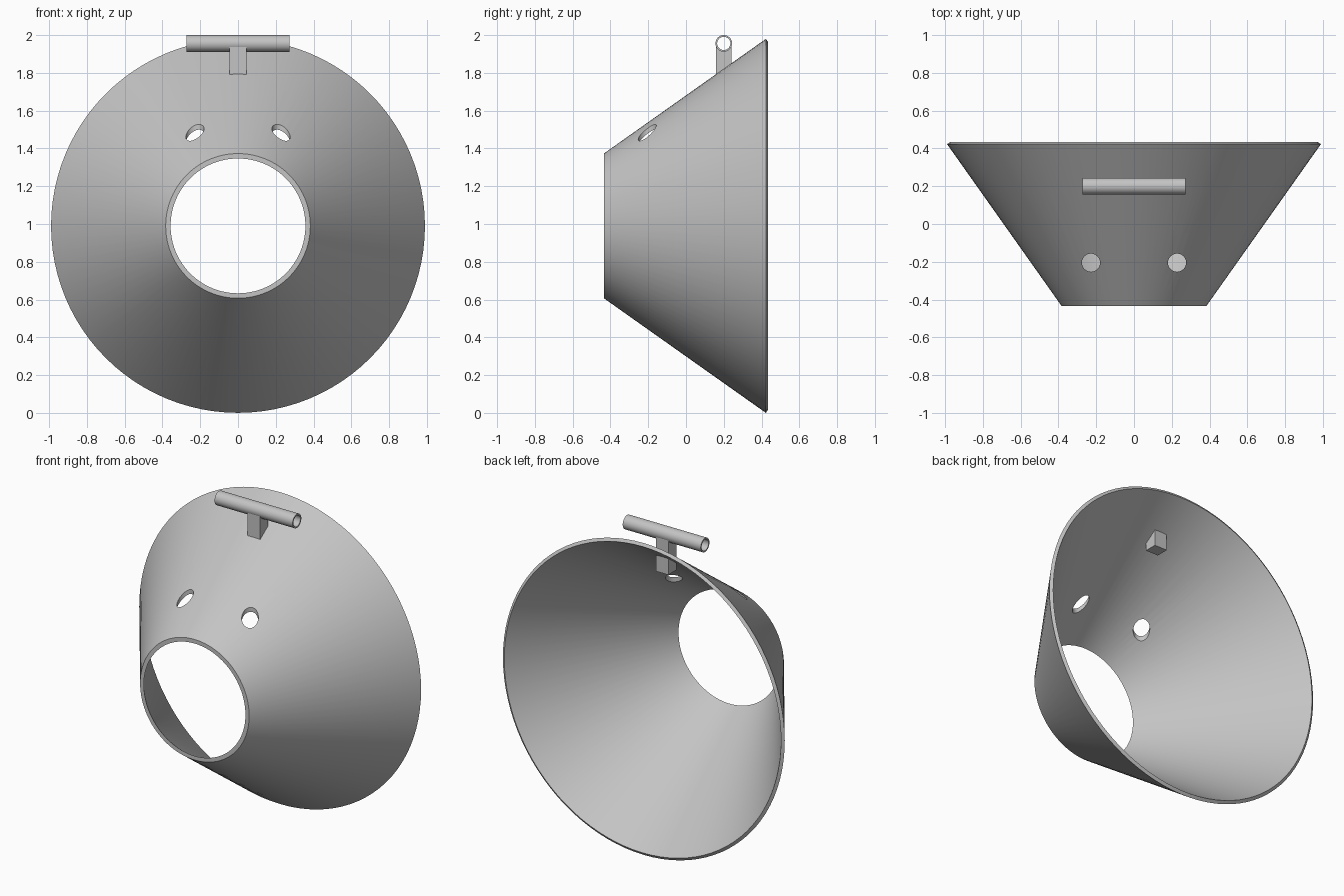
import bpy, bmesh, math
from mathutils import Matrix, Vector

cube = bpy.data.objects.get("Cube")
if cube:
    bpy.data.objects.remove(cube)

GREY = (0.55, 0.55, 0.55, 1)
grey = bpy.data.materials.new("plain grey")
grey.use_nodes = True
grey.diffuse_color = GREY
grey.node_tree.nodes["Principled BSDF"].inputs["Base Color"].default_value = GREY

AXIS_Z = 0.99          # height of the cone's axis
TUBE = Vector((0, 0.2, 1.956))


def finish(name, bm, helper=False):
    bmesh.ops.recalc_face_normals(bm, faces=bm.faces)
    mesh = bpy.data.meshes.new(name)
    bm.to_mesh(mesh)
    bm.free()
    mesh.materials.append(grey)
    ob = bpy.data.objects.new(name, mesh)
    bpy.context.collection.objects.link(ob)
    if helper:
        ob.hide_render = True
        ob.hide_set(True)
    return ob


def lathe(name, profile, axis, centre, sides):
    """Revolve a closed (radius, along) profile around a world axis."""
    bm = bmesh.new()
    turn = Vector((0, 0, 1)).rotation_difference(Vector(axis)).to_matrix()
    rings = []
    for i in range(sides):
        a = 2 * math.pi * i / sides
        rings.append([bm.verts.new(Vector(centre) + turn @ Vector(
            (r * math.cos(a), r * math.sin(a), h))) for r, h in profile])
    n = len(profile)
    for i in range(sides):
        p, q = rings[i], rings[(i + 1) % sides]
        for j in range(n):
            k = (j + 1) % n
            bm.faces.new((p[j], q[j], q[k], p[k]))
    return finish(name, bm)


def rod(name, radius, depth, matrix):
    bm = bmesh.new()
    bmesh.ops.create_cone(bm, cap_ends=True, segments=48, radius1=radius,
                          radius2=radius, depth=depth, matrix=matrix)
    return finish(name, bm, helper=True)


def cut(ob, cutter):
    mod = ob.modifiers.new("cut", 'BOOLEAN')
    mod.operation = 'DIFFERENCE'
    mod.solver = 'EXACT'
    mod.object = cutter


# Open cone shell with a flat front lip and a square-cut back rim
shell = lathe("cone_shell", [(0.383, -0.435), (0.99, 0.423), (0.972, 0.435), (0.357, -0.435)],
              (0, 1, 0), (0, 0, AXIS_Z), 96)

# Two vertical holes through the upper wall
for side, x in (("right", -0.228), ("left", 0.228)):
    cut(shell, rod(side + "_hole_cutter", 0.048, 0.6,
                   Matrix.Translation((x, -0.205, 1.5))))

# Hollow cross tube
tube = lathe("cross_tube", [(0.044, -0.274), (0.044, 0.274), (0.035, 0.274), (0.035, -0.274)],
             (1, 0, 0), TUBE, 48)

# Square post through the wall, hollowed where the tube passes
bm = bmesh.new()
low, high = 1.72, TUBE.z
bmesh.ops.create_cube(bm, size=1, matrix=Matrix.Translation((0, TUBE.y, (low + high) / 2))
                      @ Matrix.Diagonal((0.088, 0.08, high - low, 1)))
post = finish("tube_post", bm)
cut(post, rod("bore_cutter", 0.039, 1,
              Matrix.Translation(TUBE) @ Matrix.Rotation(math.pi / 2, 4, 'Y')))

# Apply the cuts, then shade with sharp edges kept
for ob in (shell, tube, post):
    bpy.ops.object.select_all(action='DESELECT')
    ob.select_set(True)
    bpy.context.view_layer.objects.active = ob
    for mod in list(ob.modifiers):
        bpy.ops.object.modifier_apply(modifier=mod.name)
    bpy.ops.object.shade_smooth_by_angle(angle=math.radians(30))

for ob in [o for o in bpy.data.objects if o.name.endswith("_cutter")]:
    bpy.data.objects.remove(ob)
